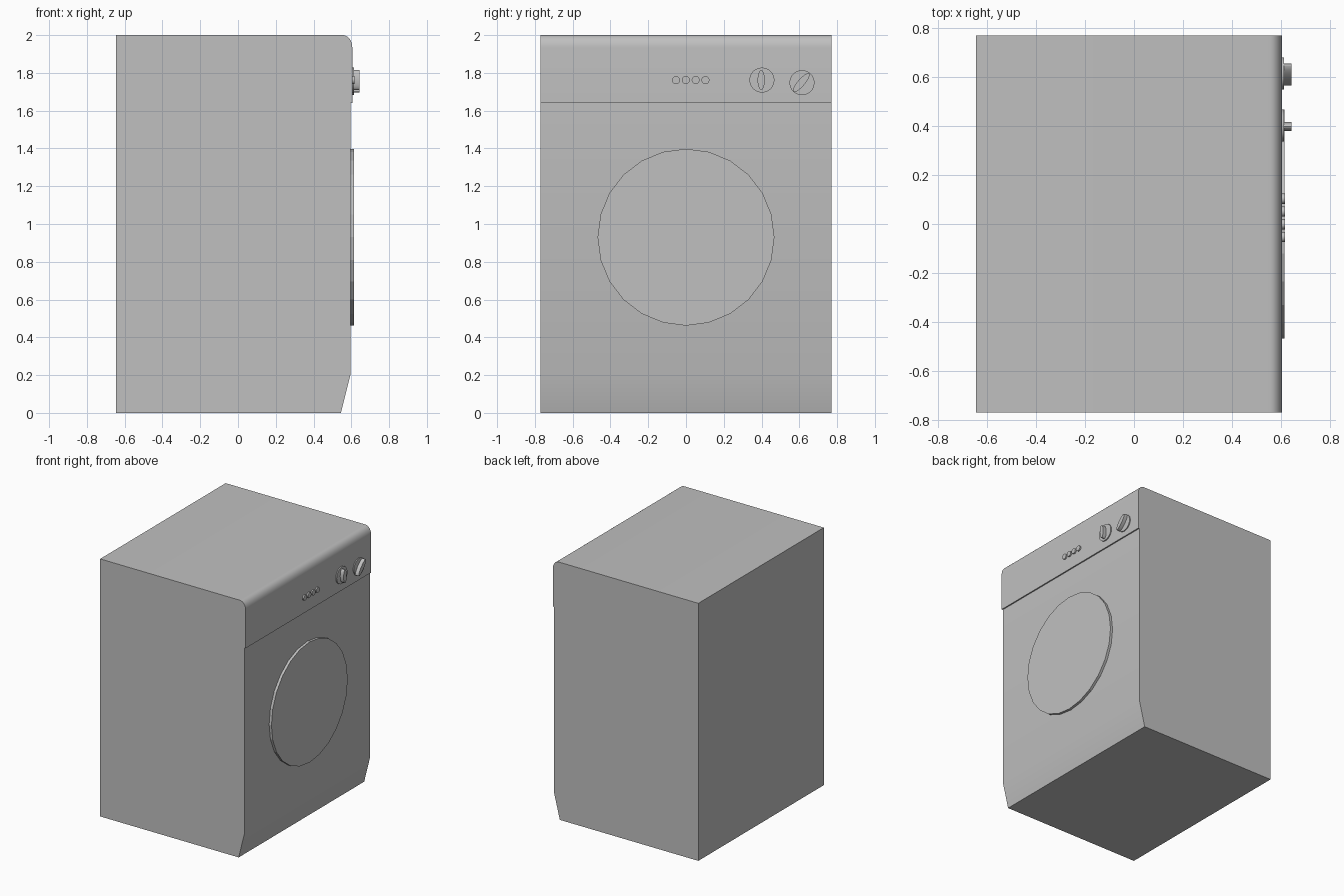
import bpy
import bmesh
from math import sin, cos, pi, radians

default = bpy.data.objects.get("Cube")
if default:
    bpy.data.objects.remove(default, do_unlink=True)

# Single grey finish
grey = bpy.data.materials.new("silver grey")
grey.use_nodes = True
colour = (0.527, 0.527, 0.527, 1)
grey.diffuse_color = colour
grey.node_tree.nodes["Principled BSDF"].inputs["Base Color"].default_value = colour

PANEL_X = 0.605
DOOR_X = 0.595
HALF_DEPTH = 0.77
CONTROL_Z = 1.762


def extrude(name, points, offset):
    """Make a solid by sweeping a closed outline along an offset."""
    bm = bmesh.new()
    face = bm.faces.new([bm.verts.new(p) for p in points])
    swept = bmesh.ops.extrude_face_region(bm, geom=[face])["geom"]
    bmesh.ops.translate(bm, vec=offset,
                        verts=[g for g in swept if isinstance(g, bmesh.types.BMVert)])
    bmesh.ops.recalc_face_normals(bm, faces=bm.faces)
    mesh = bpy.data.meshes.new(name)
    bm.to_mesh(mesh)
    bm.free()
    mesh.materials.append(grey)
    obj = bpy.data.objects.new(name, mesh)
    bpy.context.collection.objects.link(obj)
    return obj


def disc(name, x, y, z, ry, rz, height, sides, tilt=0):
    """Elliptical plate standing out from the machine's face."""
    outline = []
    for i in range(sides):
        a = 2 * pi * i / sides
        u, v = ry * cos(a), rz * sin(a)
        outline.append((x, y + u * cos(tilt) + v * sin(tilt),
                        z - u * sin(tilt) + v * cos(tilt)))
    return extrude(name, outline, (height, 0, 0))


def smooth(obj):
    bpy.ops.object.select_all(action="DESELECT")
    obj.select_set(True)
    bpy.context.view_layer.objects.active = obj
    bpy.ops.object.shade_smooth_by_angle(angle=radians(30))


# Cabinet: side profile with kick plate, overhanging panel and rounded top edge
profile = [(-0.645, 0), (0.545, 0), (DOOR_X, 0.2), (DOOR_X, 1.64), (PANEL_X, 1.64)]
for i in range(9):
    a = pi / 2 * i / 8
    profile.append((0.555 + 0.05 * cos(a), 1.935 + 0.065 * sin(a)))
profile.append((-0.645, 2))
cabinet = extrude("cabinet", [(x, -HALF_DEPTH, z) for x, z in profile],
                  (0, 2 * HALF_DEPTH, 0))
smooth(cabinet)

# Round door
disc("door", DOOR_X - 0.005, 0, 0.93, 0.468, 0.468, 0.025, 24)

# Row of push buttons
for i in range(4):
    smooth(disc(f"button_{i + 1}", PANEL_X - 0.005, -0.053 + 0.052 * i, CONTROL_Z,
                0.021, 0.021, 0.016, 20))

# Dials: shallow base plate with an elliptical grip
for name, y, length, tilt in (("small", 0.398, 0.052, 0), ("large", 0.61, 0.065, 41)):
    z = CONTROL_Z if tilt == 0 else CONTROL_Z - 0.014
    smooth(disc(f"{name}_dial_base", PANEL_X - 0.005, y + 0.004, z, 0.066, 0.066, 0.013, 32))
    smooth(disc(f"{name}_dial_grip", PANEL_X, y, z, 0.019, length, 0.037, 24, radians(tilt)))
